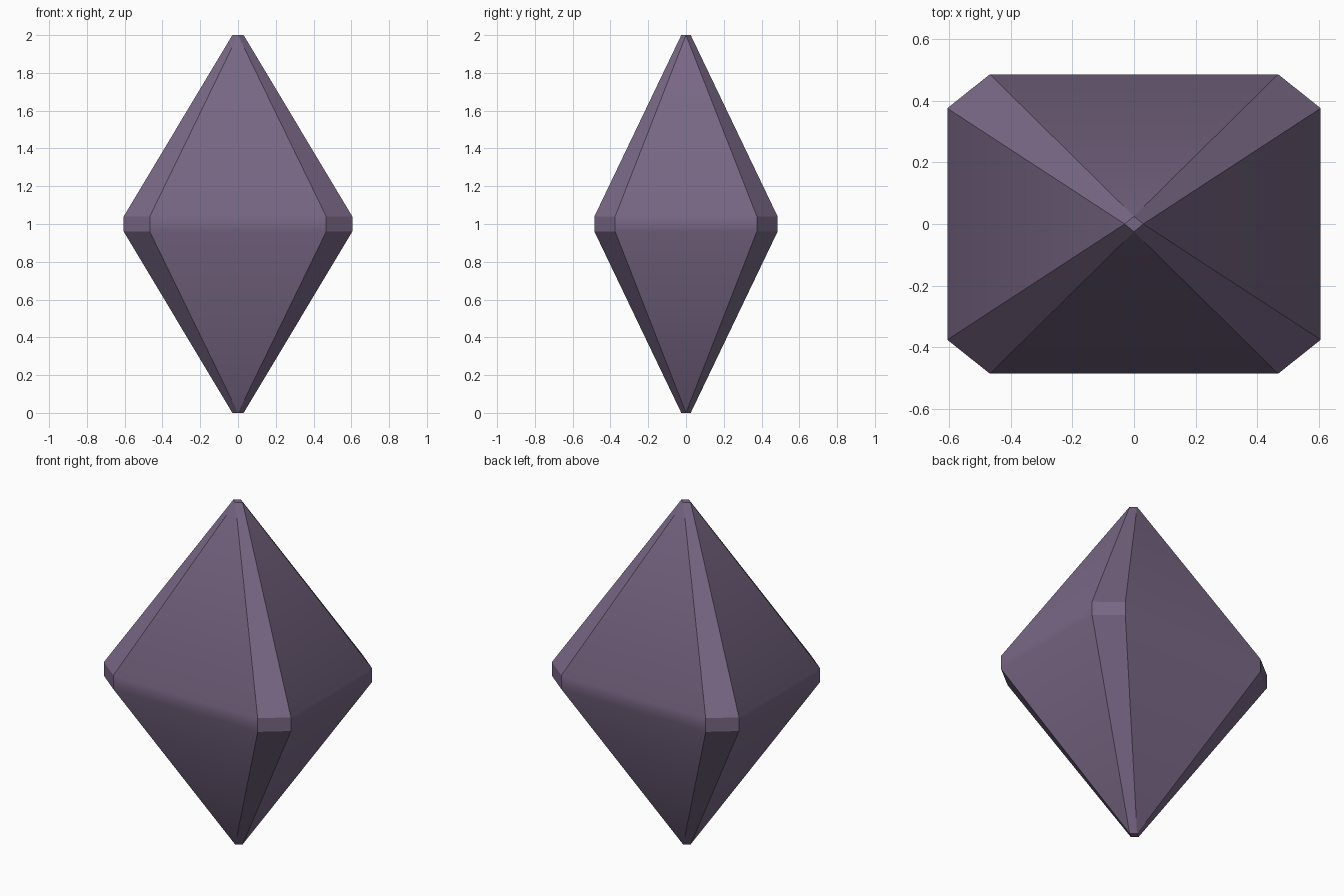
import bpy
import bmesh
from math import radians

cube = bpy.data.objects.get("Cube")
if cube:
    bpy.data.objects.remove(cube, do_unlink=True)

# Dusky violet stone
violet = bpy.data.materials.new("dusky_violet")
violet.use_nodes = True
colour = (0.19, 0.137, 0.235, 1)
violet.diffuse_color = colour
violet.node_tree.nodes["Principled BSDF"].inputs["Base Color"].default_value = colour

# Girdle outline: a rectangle with cut corners, anticlockwise from the right face
HALF_X, HALF_Y = 0.605, 0.485
CUT_X, CUT_Y = 0.467, 0.375
outline = [(HALF_X, -CUT_Y), (HALF_X, CUT_Y), (CUT_X, HALF_Y), (-CUT_X, HALF_Y),
           (-HALF_X, CUT_Y), (-HALF_X, -CUT_Y), (-CUT_X, -HALF_Y), (CUT_X, -HALF_Y)]
# Tiny flat diamond at each tip, one point per main facet
tip_outline = [(0.03, 0), (0, 0.025), (-0.03, 0), (0, -0.025)]

bm = bmesh.new()


def ring(points, z):
    return [bm.verts.new((x, y, z)) for x, y in points]


def crown(girdle, tip):
    """Triangular main facets and four-sided corner facets up to a flat tip."""
    for i in range(4):
        a, b, c = girdle[2 * i], girdle[2 * i + 1], girdle[(2 * i + 2) % 8]
        bm.faces.new((a, b, tip[i]))
        bm.faces.new((b, c, tip[(i + 1) % 4], tip[i]))
    bm.faces.new(tip)


lower, upper = ring(outline, 0.96), ring(outline, 1.04)
crown(upper, ring(tip_outline, 2))
crown(lower, ring(tip_outline, 0))

# Narrow girdle band
for i in range(8):
    j = (i + 1) % 8
    bm.faces.new((lower[i], lower[j], upper[j], upper[i]))

bmesh.ops.recalc_face_normals(bm, faces=bm.faces)
mesh = bpy.data.meshes.new("crystal")
bm.to_mesh(mesh)
bm.free()
mesh.materials.append(violet)

crystal = bpy.data.objects.new("crystal", mesh)
bpy.context.collection.objects.link(crystal)

# Main facets blend across the girdle; corner facets stay crisp
bpy.ops.object.select_all(action="DESELECT")
crystal.select_set(True)
bpy.context.view_layer.objects.active = crystal
bpy.ops.object.shade_smooth_by_angle(angle=radians(32.5))
